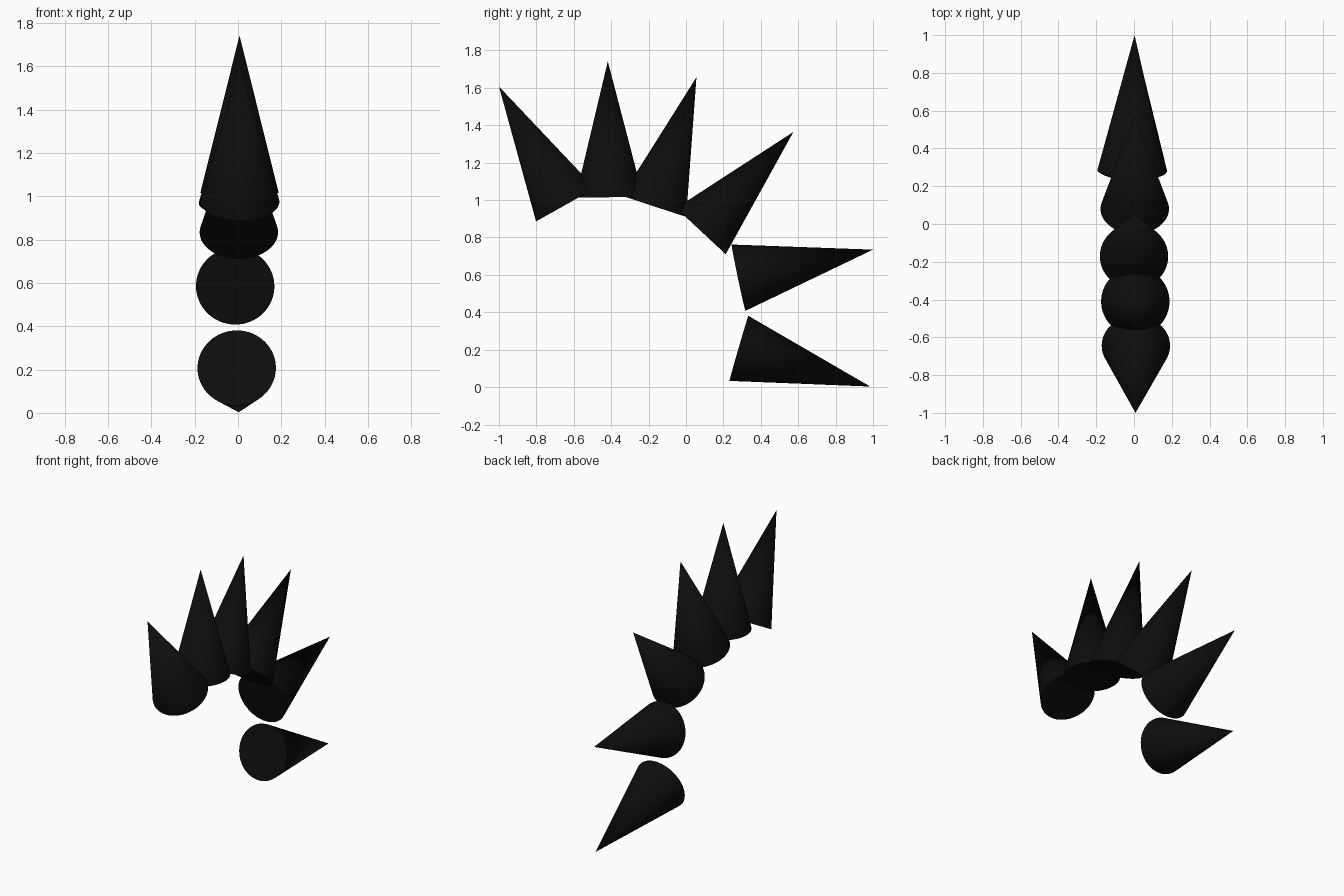
import bpy
import math
from mathutils import Vector

cube = bpy.data.objects.get("Cube")
if cube:
    bpy.data.objects.remove(cube, do_unlink=True)

# Single near-black colour
black = bpy.data.materials.new("matte_black")
black.use_nodes = True
colour = (0.004, 0.004, 0.004, 1)
black.diffuse_color = colour
black.node_tree.nodes["Principled BSDF"].inputs["Base Color"].default_value = colour

RADIUS = 0.181


def spike(name, base, apex):
    """Capped cone running from its base centre to its tip."""
    base, apex = Vector(base), Vector(apex)
    axis = apex - base
    bpy.ops.mesh.primitive_cone_add(
        vertices=64, radius1=RADIUS, radius2=0, depth=axis.length,
        location=(base + apex) / 2,
        rotation=axis.to_track_quat('Z', 'Y').to_euler())
    cone = bpy.context.object
    cone.name = name
    cone.data.materials.append(black)
    bpy.ops.object.shade_smooth_by_angle(angle=math.radians(30))


# Spikes fanned along an arched spine, front to back and then down
spike("front_spike", (0.010, -0.644, 0.975), (0.008, -1.0, 1.607))
spike("crown_front_spike", (0.007, -0.410, 1.015), (0.007, -0.418, 1.742))
spike("crown_back_spike", (0.000, -0.171, 0.967), (0.003, 0.056, 1.657))
spike("upper_back_spike", (0.004, 0.080, 0.834), (0.003, 0.574, 1.364))
spike("middle_back_spike", (-0.013, 0.281, 0.585), (0.003, 1.0, 0.735))
spike("lower_back_spike", (-0.006, 0.283, 0.207), (0.003, 0.985, 0.003))
